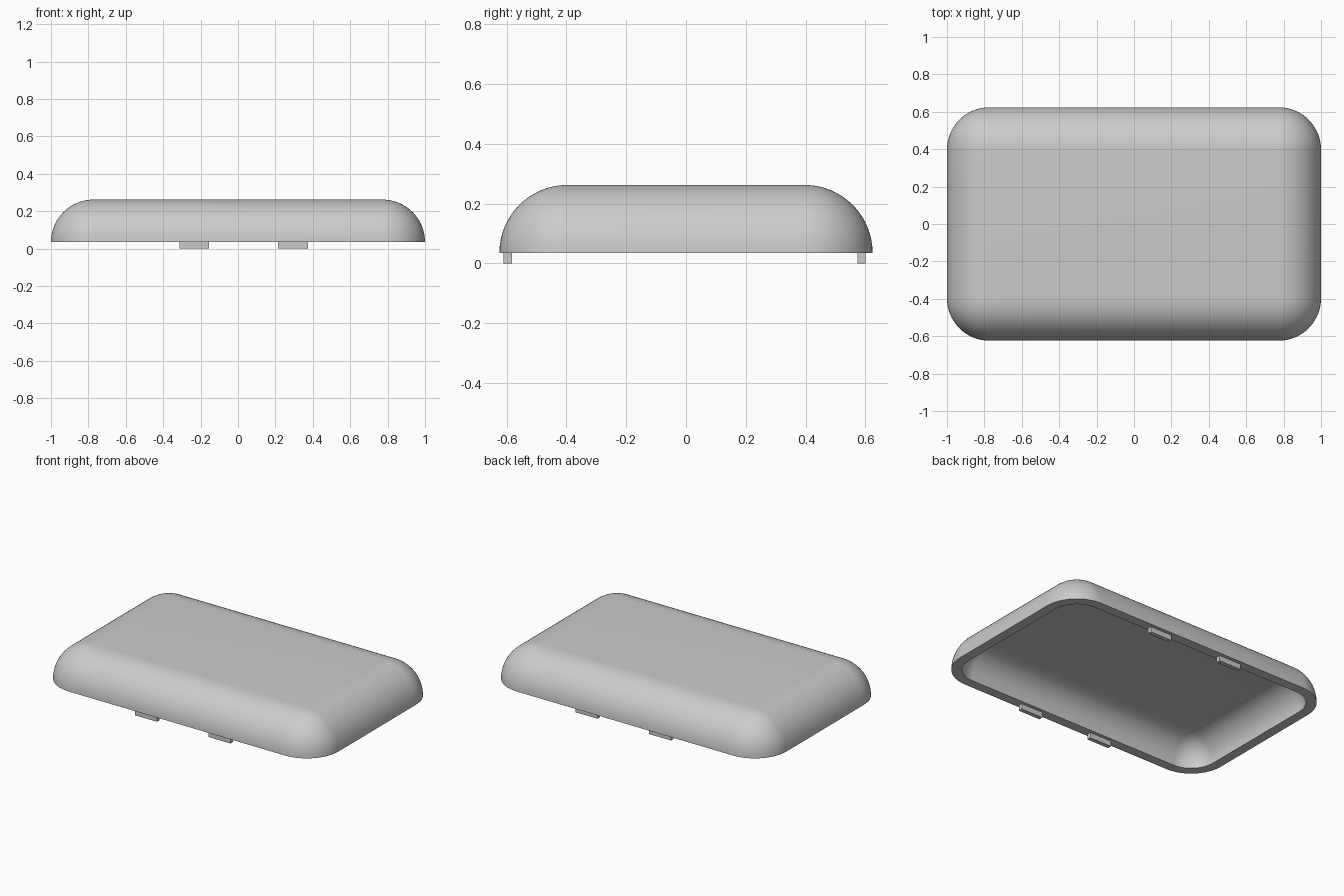
import bpy
import bmesh
from math import sin, cos, pi

default = bpy.data.objects.get("Cube")
if default:
    bpy.data.objects.remove(default, do_unlink=True)

# Main sizes
HALF_X, HALF_Y = 1.0, 0.624
RIM_Z, RADIUS, WALL = 0.035, 0.227, 0.063
STEPS = 16

grey = bpy.data.materials.new("light_grey")
grey.use_nodes = True
colour = (0.6, 0.6, 0.6, 1)
grey.diffuse_color = colour
grey.node_tree.nodes["Principled BSDF"].inputs["Base Color"].default_value = colour


def finish(name, bm):
    bmesh.ops.remove_doubles(bm, verts=bm.verts, dist=0.0001)
    bmesh.ops.recalc_face_normals(bm, faces=bm.faces)
    mesh = bpy.data.meshes.new(name)
    bm.to_mesh(mesh)
    bm.free()
    mesh.materials.append(grey)
    obj = bpy.data.objects.new(name, mesh)
    bpy.context.collection.objects.link(obj)
    return obj


def rounded_ring(bm, radius, z):
    """Rounded rectangle whose corner centres stay fixed."""
    ring = []
    for corner, (sx, sy) in enumerate(((1, 1), (-1, 1), (-1, -1), (1, -1))):
        for i in range(STEPS + 1):
            a = (corner + i / STEPS) * pi / 2
            ring.append(bm.verts.new((sx * (HALF_X - RADIUS) + radius * cos(a),
                                      sy * (HALF_Y - RADIUS) + radius * sin(a), z)))
    return ring


# Hollow lid: inner dome down to the rim, then outer dome up to the top
bm = bmesh.new()
rings = []
inner = RADIUS - WALL
for i in range(STEPS, -1, -1):
    t = i / STEPS * pi / 2
    rings.append(rounded_ring(bm, inner * cos(t), RIM_Z + inner * sin(t)))
for i in range(STEPS + 1):
    t = i / STEPS * pi / 2
    rings.append(rounded_ring(bm, RADIUS * cos(t), RIM_Z + RADIUS * sin(t)))
for low, high in zip(rings, rings[1:]):
    for j in range(len(low)):
        k = (j + 1) % len(low)
        bm.faces.new((low[j], low[k], high[k], high[j]))

# Flat ceiling and flat top
for ring in (rings[0], rings[-1]):
    bm.faces.new([ring[c * (STEPS + 1)] for c in range(4)])
lid = finish("lid_shell", bm)
bpy.ops.object.select_all(action="DESELECT")
lid.select_set(True)
bpy.context.view_layer.objects.active = lid
bpy.ops.object.shade_smooth_by_angle(angle=pi / 6)

# Locating tabs under the front and back rims
for end, y in (("front", -0.596), ("back", 0.587)):
    for side, x in (("right", -0.233), ("left", 0.294)):
        bm = bmesh.new()
        bmesh.ops.create_cube(bm, size=1)
        bmesh.ops.scale(bm, vec=(0.158, 0.027, RIM_Z), verts=bm.verts)
        bmesh.ops.translate(bm, vec=(x, y, RIM_Z / 2), verts=bm.verts)
        finish(f"{end}_{side}_tab", bm)
